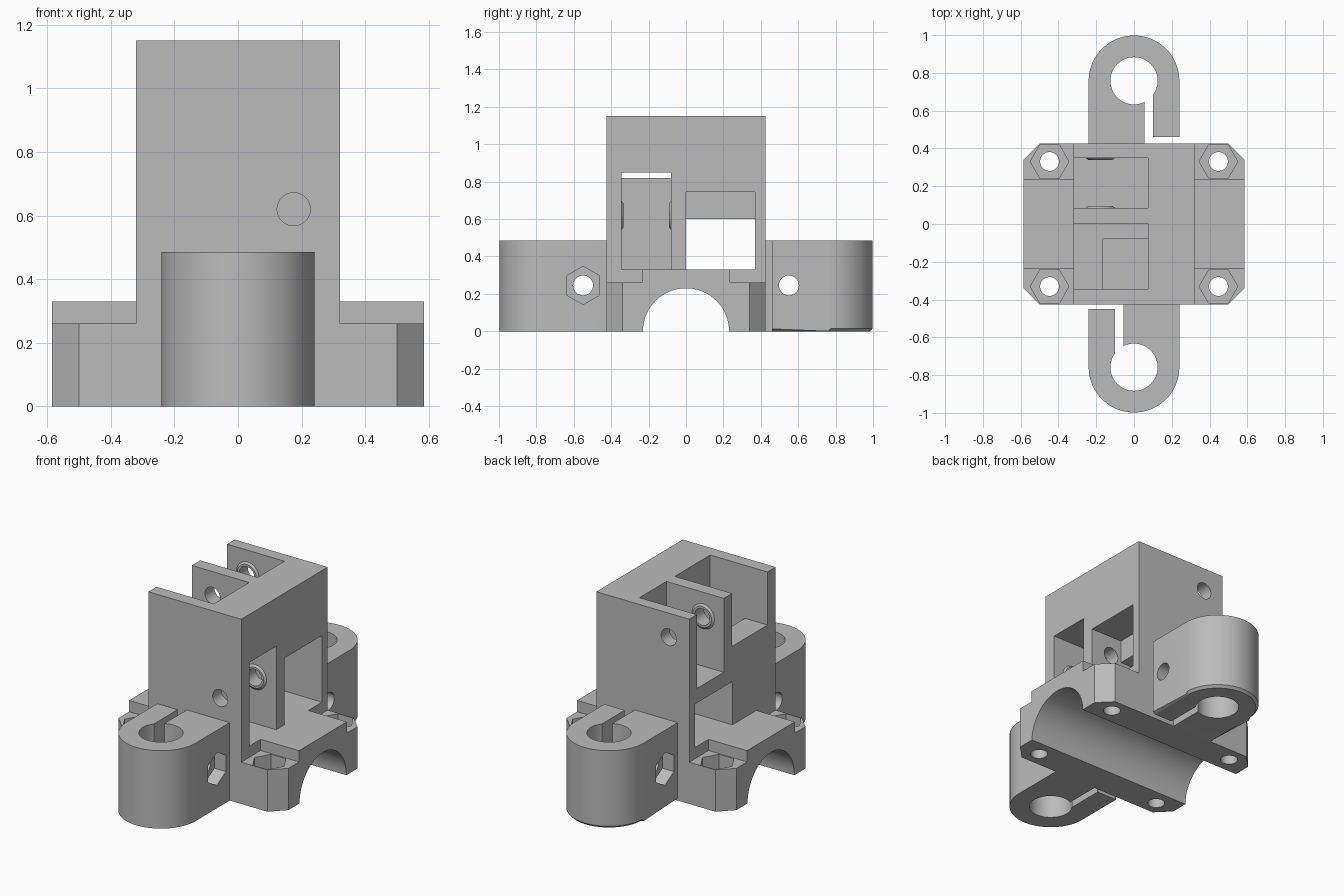
import bpy, bmesh, math
from mathutils import Matrix, Vector

cube = bpy.data.objects.get("Cube")
if cube:
    bpy.data.objects.remove(cube)

grey = bpy.data.materials.new("plain grey")
grey.use_nodes = True
COLOUR = (0.5, 0.5, 0.5, 1)
grey.diffuse_color = COLOUR
grey.node_tree.nodes["Principled BSDF"].inputs["Base Color"].default_value = COLOUR


def make(name, bm):
    bmesh.ops.recalc_face_normals(bm, faces=bm.faces[:])
    mesh = bpy.data.meshes.new(name)
    bm.to_mesh(mesh)
    bm.free()
    mesh.materials.append(grey)
    ob = bpy.data.objects.new(name, mesh)
    bpy.context.collection.objects.link(ob)
    return ob


def prism(name, outline, z0, z1, chamfer=0):
    """Extrude a flat outline upward, with an optional bottom chamfer."""
    bm = bmesh.new()
    base = bm.faces.new([bm.verts.new((x, y, z0)) for x, y in outline])
    up = bmesh.ops.extrude_face_region(bm, geom=[base], use_keep_orig=True)["geom"]
    for v in up:
        if isinstance(v, bmesh.types.BMVert):
            v.co.z = z1
    if chamfer:
        bmesh.ops.bevel(bm, geom=base.edges[:], offset=chamfer, segments=1,
                        affect='EDGES')
    return make(name, bm)


def box(name, x, y, z):
    corners = [(x[0], y[0]), (x[1], y[0]), (x[1], y[1]), (x[0], y[1])]
    return prism(name, corners, *z)


def rod(name, start, end, r, sides=48, turn=0, r2=None):
    """Cylinder, cone or hexagonal bar between two points."""
    a, b = Vector(start), Vector(end)
    rot = (b - a).to_track_quat('Z', 'Y').to_matrix().to_4x4()
    spin = Matrix.Rotation(turn, 4, 'Z')
    bm = bmesh.new()
    bmesh.ops.create_cone(bm, cap_ends=True, segments=sides, radius1=r,
                          radius2=r if r2 is None else r2, depth=(b - a).length,
                          matrix=Matrix.Translation((a + b) / 2) @ rot @ spin)
    return make(name, bm)


def combine(ob, tool, op='DIFFERENCE'):
    mod = ob.modifiers.new("combine", 'BOOLEAN')
    mod.operation, mod.solver, mod.object = op, 'EXACT', tool
    bpy.context.view_layer.objects.active = ob
    bpy.ops.object.modifier_apply(modifier=mod.name)
    bpy.data.objects.remove(tool)


def finish(ob):
    bpy.ops.object.select_all(action='DESELECT')
    ob.select_set(True)
    bpy.context.view_layer.objects.active = ob
    bpy.ops.object.shade_smooth_by_angle(angle=math.radians(30))


# Base plate with chamfered corners, raised saddle and tower
X, Y, CX, CY = 0.585, 0.425, 0.5, 0.34
plate = [(X, -CY), (X, CY), (CX, Y), (-CX, Y),
         (-X, CY), (-X, -CY), (-CX, -Y), (CX, -Y)]
body = prism("mount_body", plate, 0, 0.26)
combine(body, box("saddle", (-X, X), (-0.235, 0.235), (0.1, 0.33)), 'UNION')
combine(body, box("tower", (-0.32, 0.32), (-Y, Y), (0.1, 1.15)), 'UNION')

# Half-round channel under the base
combine(body, rod("channel", (-1, 0, 0), (1, 0, 0), 0.23, 96))

# Corner screw holes with hexagonal nut pockets
for sx in (-1, 1):
    for sy in (-1, 1):
        x, y = 0.447 * sx, 0.331 * sy
        combine(body, rod("screw", (x, y, -0.1), (x, y, 0.5), 0.05, 32))
        pocket = [(x + 0.102 * math.cos(math.radians(60 * i)),
                   y + 0.102 * math.sin(math.radians(60 * i))) for i in range(6)]
        combine(body, prism("nut", pocket, 0.17, 0.3))

# Tower pockets: two open at the top, the rest open at the sides
for name, x, y, z in (
        ("top_back", (-0.5, 0.075), (0.085, 0.35), (0.69, 1.3)),
        ("top_front", (-0.5, 0.075), (-0.345, 0.003), (0.82, 1.3)),
        ("side_front", (-0.165, 0.5), (-0.345, -0.08), (0.33, 0.85)),
        ("side_back", (0.1, 0.5), (0, 0.37), (0.33, 0.745)),
        ("passage", (-0.7, 0.7), (0, 0.37), (0.33, 0.6))):
    combine(body, box(name, x, y, z))

# Axle bosses on the pocket walls, then the axle bores
for x, z, walls, bore in (
        (-0.178, 1.0, ((0.36, 0.34), (0.075, 0.095)), (-0.05, 0.6)),
        (0.175, 0.62, ((-0.355, -0.335), (-0.07, -0.09)), (-0.6, 0.05))):
    for y0, y1 in walls:
        combine(body, rod("boss", (x, y0, z), (x, y1, z), 0.09, r2=0.065), 'UNION')
    combine(body, rod("bore", (x, bore[0], z), (x, bore[1], z), 0.052))
finish(body)

# Split clamp lugs, front and back, half a turn apart
R, CEN, BOLT, MID = 0.24, 0.758, 0.55, 0.245
for name, s, gap, chamfer in (("front_clamp", 1, 0.45, 0),
                              ("back_clamp", -1, 0.46, 0.015)):
    arc = [math.pi * (1 + i / 48) for i in range(49)]
    outline = [(s * R * math.cos(a), s * (R * math.sin(a) - CEN)) for a in arc]
    outline += [(s * R, -s * 0.41), (-s * R, -s * 0.41)]
    lug = prism(name, outline, 0, 0.485, chamfer)
    combine(lug, rod("rod_hole", (0, -s * CEN, -0.1), (0, -s * CEN, 0.6), 0.125, 64))
    combine(lug, box("slot", sorted((-s * 0.1, -s * 0.055)),
                     sorted((-s * 0.3, -s * 0.7)), (-0.1, 0.6)))
    combine(lug, box("gap", sorted((-s * 0.4, -s * 0.057)),
                     sorted((-s * 0.3, -s * gap)), (-0.1, 0.6)))
    combine(lug, rod("bolt", (-0.5, -s * BOLT, MID), (0.5, -s * BOLT, MID), 0.053, 32))
    hexagon = rod("bolt_nut", (0, 0, 0), (0, 0, 0.2), 0.102, 6)
    # Points of the hexagon face up and down
    spots = [v.co.copy() for v in hexagon.data.vertices]
    points_on_x = max(v.x for v in spots) > 0.1
    for v, c in zip(hexagon.data.vertices, spots):
        side, high = (c.y, c.x) if points_on_x else (c.x, c.y)
        v.co = (s * (0.16 + c.z), -s * BOLT + side, MID + high)
    bm = bmesh.new()
    bm.from_mesh(hexagon.data)
    bmesh.ops.recalc_face_normals(bm, faces=bm.faces[:])
    bm.to_mesh(hexagon.data)
    bm.free()
    combine(lug, hexagon)
    finish(lug)
